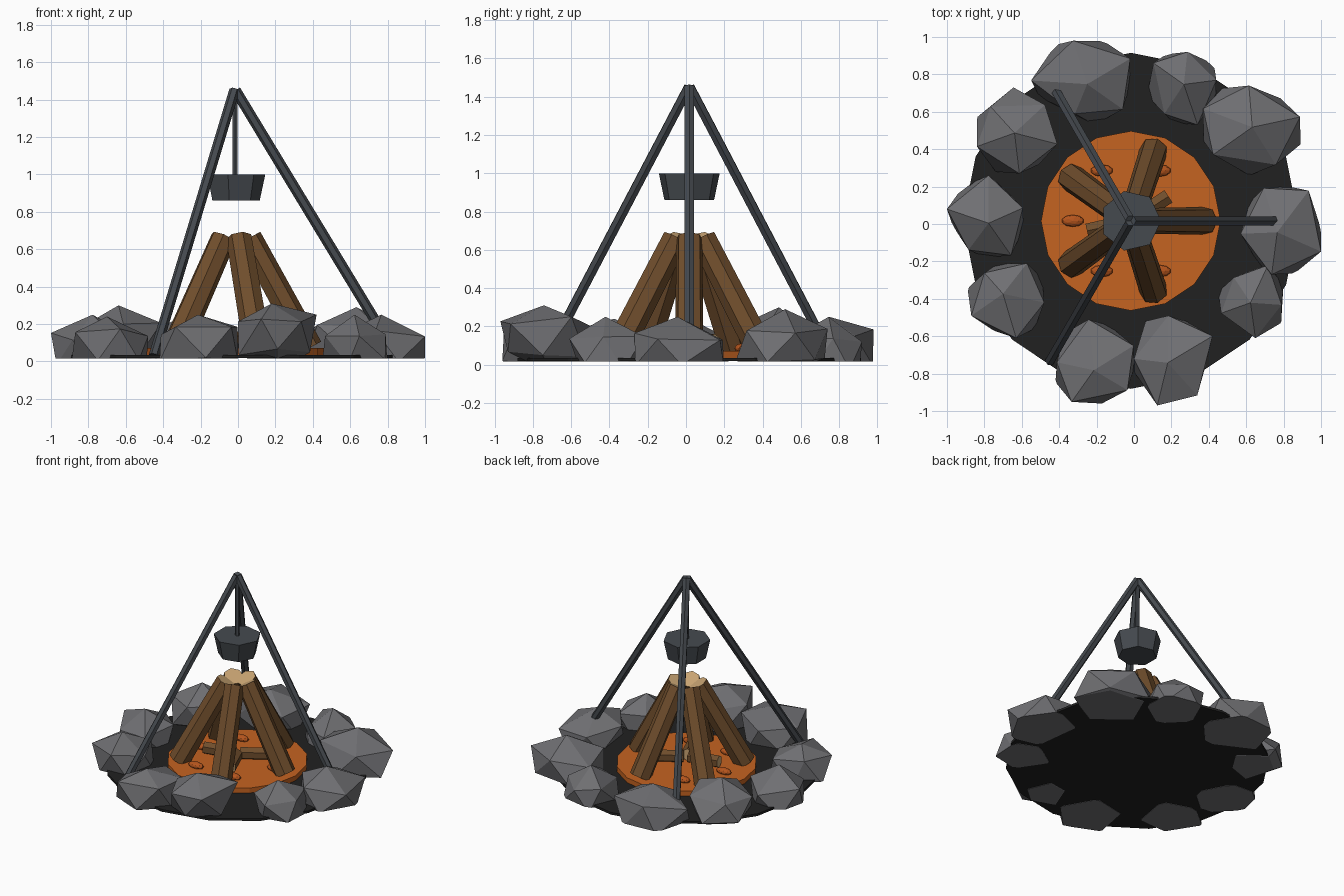
import bpy, bmesh, math, random
from mathutils import Vector, Matrix

random.seed(7)
cube = bpy.data.objects.get("Cube")
if cube:
    bpy.data.objects.remove(cube, do_unlink=True)

CENTRE = Vector((-0.017, 0.017, 0))
GROUND = 0.016


def material(name, rgb):
    mat = bpy.data.materials.new(name)
    mat.use_nodes = True
    mat.diffuse_color = (*rgb, 1)
    mat.node_tree.nodes["Principled BSDF"].inputs["Base Color"].default_value = (*rgb, 1)
    return mat


STONE = material("stone grey", (0.16, 0.16, 0.17))
ASH = material("ash black", (0.015, 0.015, 0.015))
GLOW = material("glowing orange", (0.56, 0.125, 0.015))
EMBER = material("ember orange", (0.46, 0.09, 0.012))
BARK = material("bark brown", (0.16, 0.075, 0.025))
CUT = material("cut wood", (0.58, 0.37, 0.17))
IRON = material("dark iron", (0.06, 0.068, 0.078))


def finish(bm, name, *mats):
    mesh = bpy.data.meshes.new(name)
    bmesh.ops.recalc_face_normals(bm, faces=bm.faces)
    bm.to_mesh(mesh)
    bm.free()
    for mat in mats:
        mesh.materials.append(mat)
    obj = bpy.data.objects.new(name, mesh)
    bpy.context.collection.objects.link(obj)
    return obj


def polar(angle, radius, z):
    a = math.radians(angle)
    return CENTRE + Vector((radius * math.cos(a), radius * math.sin(a), z))


def rod(name, start, end, r_start, r_end, sides, side_mat, cap_mat=None, twist=0.0):
    """Straight faceted rod between two points, with optional cap colour."""
    axis = end - start
    turn = axis.to_track_quat('Z', 'Y').to_matrix().to_4x4() if axis.xy.length > 0 else Matrix()
    bm = bmesh.new()
    bmesh.ops.create_cone(bm, cap_ends=True, segments=sides, radius1=r_start,
                          radius2=r_end, depth=axis.length)
    spin = Matrix.Rotation(math.radians(twist), 4, 'Z')
    bm.transform(Matrix.Translation((start + end) / 2) @ turn @ spin)
    if cap_mat:
        for face in bm.faces:
            face.normal_update()
            if abs(face.normal.dot(axis.normalized())) > 0.9:
                face.material_index = 1
        return finish(bm, name, side_mat, cap_mat)
    return finish(bm, name, side_mat)


# Ash bed and glowing fire bed
rod("ash_bed", polar(0, 0, 0.018), polar(0, 0, 0.035), 0.898, 0.898, 16, ASH)
rod("fire_bed", polar(0, 0, 0.03), polar(0, 0, 0.072), 0.48, 0.48, 16, GLOW)

# Embers scattered in a ring
for i in range(6):
    bm = bmesh.new()
    bmesh.ops.create_icosphere(bm, subdivisions=2, radius=1)
    bm.transform(Matrix.Translation(polar(60 * i, 0.31, 0.085))
                 @ Matrix.Diagonal((0.06, 0.032, 0.025, 1)))
    finish(bm, f"ember_{i + 1}", EMBER)

# Leaning logs
for i in range(5):
    rod(f"leaning_log_{i + 1}", polar(72 * i, 0.395, 0.07), polar(72 * i, 0.075, 0.66),
        0.076, 0.07, 7, BARK, CUT)

# Short logs lying on the fire bed
for i, angle in enumerate((33, 193, 292)):
    rod(f"short_log_{i + 1}", polar(angle, 0.02, 0.115), polar(angle, 0.24, 0.115),
        0.045, 0.045, 6, BARK, CUT)

# Tripod, hanging rod and pot
for i in range(3):
    rod(f"tripod_leg_{i + 1}", polar(120 * i, 0.865, 0.03), polar(120 * i, 0.004, 1.45),
        0.028, 0.028, 6, IRON)
rod("hanging_rod", polar(0, 0, 0.98), polar(0, 0, 1.44), 0.015, 0.015, 6, IRON)
rod("pot", polar(0, 0, 0.86), polar(0, 0, 1.0), 0.133, 0.163, 7, IRON, twist=-90)


def stone(name, x0, x1, y0, y1, top):
    """Irregular low-poly rock with a flat base, fitted to its footprint."""
    bm = bmesh.new()
    bmesh.ops.create_icosphere(bm, subdivisions=1, radius=1)
    bm.transform(Matrix.Rotation(random.uniform(0, math.tau), 4, 'Z'))
    for v in bm.verts:
        v.co += Vector([random.uniform(-0.14, 0.14) for _ in range(3)])
    lo = [min(v.co[k] for v in bm.verts) for k in range(3)]
    hi = [max(v.co[k] for v in bm.verts) for k in range(3)]
    for v in bm.verts:
        s = [(v.co[k] - lo[k]) / (hi[k] - lo[k]) for k in range(3)]
        z = top - 0.36 * (1 - s[2])
        v.co = (x0 + s[0] * (x1 - x0), y0 + s[1] * (y1 - y0), z)
    # Slice the underside level with the ground
    cut = bmesh.ops.bisect_plane(bm, geom=bm.verts[:] + bm.edges[:] + bm.faces[:],
                                 plane_co=(0, 0, GROUND), plane_no=(0, 0, -1),
                                 clear_outer=True)
    rim = [e for e in cut["geom_cut"] if isinstance(e, bmesh.types.BMEdge)]
    bmesh.ops.holes_fill(bm, edges=rim)
    finish(bm, name, STONE)


# Ring of stones: footprint in x, footprint in y, height
RING = [
    (0.57, 1.0, -0.27, 0.2, 0.25), (0.37, 0.89, 0.26, 0.74, 0.29),
    (0.07, 0.44, 0.53, 0.92, 0.25), (-0.55, -0.02, 0.53, 0.98, 0.25),
    (-0.84, -0.41, 0.27, 0.73, 0.3), (-1.0, -0.59, -0.18, 0.26, 0.25),
    (-0.89, -0.48, -0.61, -0.21, 0.24), (-0.42, 0.0, -0.96, -0.51, 0.25),
    (0.0, 0.42, -0.97, -0.49, 0.31), (0.45, 0.8, -0.61, -0.22, 0.25),
]
for i, box in enumerate(RING):
    stone(f"ring_stone_{i + 1}", *box)
